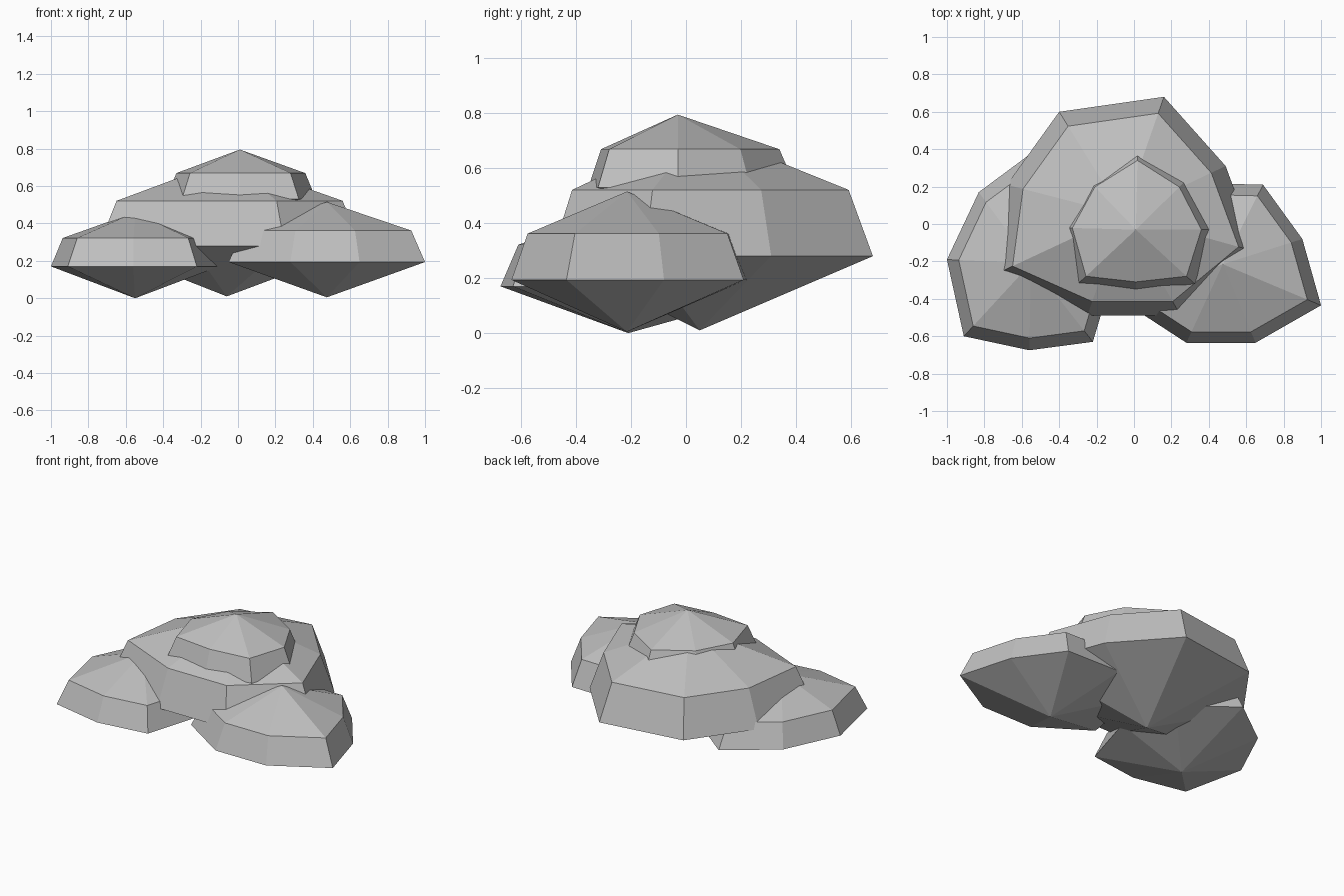
import bpy
import bmesh

if "Cube" in bpy.data.objects:
    bpy.data.objects.remove(bpy.data.objects["Cube"], do_unlink=True)

# Single stone colour
stone = bpy.data.materials.new("grey_stone")
stone.use_nodes = True
colour = (0.52, 0.52, 0.52, 1.0)
stone.diffuse_color = colour
shader = next(n for n in stone.node_tree.nodes if n.type == "BSDF_PRINCIPLED")
shader.inputs["Base Color"].default_value = colour
shader.inputs["Roughness"].default_value = 0.9

# Shared proportions of every boulder
WAIST_HEIGHT = 0.37
SHOULDER_HEIGHT = 0.70
SHOULDER_SCALE = 0.86


def boulder(name, centre, base, height, outline):
    """Faceted rock: pointed underside, wide waist, narrower shoulder, low peak."""
    cx, cy = centre
    bm = bmesh.new()
    bottom = bm.verts.new((cx, cy, base))
    peak = bm.verts.new((cx, cy, base + height))

    def ring(scale, level):
        z = base + height * level
        return [bm.verts.new((cx + (x - cx) * scale, cy + (y - cy) * scale, z))
                for x, y in outline]

    waist = ring(1, WAIST_HEIGHT)
    shoulder = ring(SHOULDER_SCALE, SHOULDER_HEIGHT)
    count = len(outline)
    for i in range(count):
        j = (i + 1) % count
        bm.faces.new((bottom, waist[j], waist[i]))
        bm.faces.new((waist[i], waist[j], shoulder[j], shoulder[i]))
        bm.faces.new((shoulder[i], shoulder[j], peak))
    bmesh.ops.recalc_face_normals(bm, faces=bm.faces)
    mesh = bpy.data.meshes.new(name)
    bm.to_mesh(mesh)
    bm.free()
    mesh.materials.append(stone)
    obj = bpy.data.objects.new(name, mesh)
    bpy.context.collection.objects.link(obj)
    return obj


# Large boulder in the middle of the pile
boulder("main_boulder", (-.06, .05), .01, .73,
        [(.66, -.15), (.49, .31), (.16, .68), (-.4, .6),
         (-.68, .21), (-.745, -.27), (-.25, -.49), (.25, -.49)])

# Low boulder on the -x side
boulder("right_boulder", (-.55, -.21), 0, .46,
        [(-.1, -.23), (-.2, .15), (-.52, .4), (-.83, .17),
         (-1, -.19), (-.91, -.6), (-.56, -.675), (-.22, -.63)])

# Low boulder on the +x side
boulder("left_boulder", (.475, -.215), .005, .51,
        [(.9, -.08), (.69, .21), (.3, .22), (.02, .02),
         (-.05, -.42), (.28, -.635), (.65, -.635), (1, -.435)])

# Small boulder resting on top
boulder("top_boulder", (.01, -.03), .375, .42,
        [(.417, -.03), (.28, .235), (.02, .4), (-.245, .235),
         (-.385, -.02), (-.3, -.32), (.01, -.355), (.325, -.32)])
